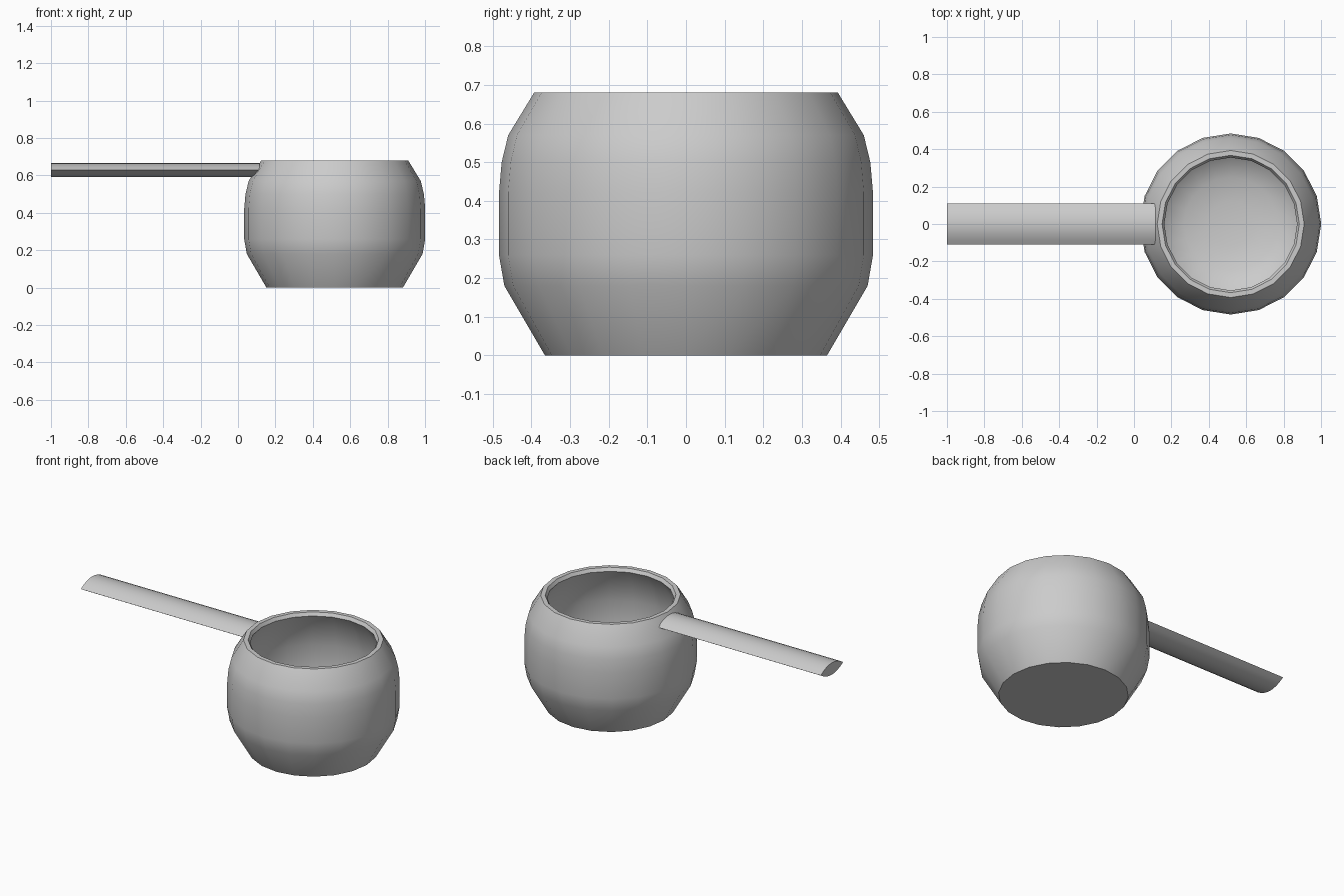
import bpy, bmesh, math

if "Cube" in bpy.data.objects:
    bpy.data.objects.remove(bpy.data.objects["Cube"])

SIDES = 20
CX = 0.517


def finish(bm, name, angle):
    bmesh.ops.recalc_face_normals(bm, faces=bm.faces)
    me = bpy.data.meshes.new(name)
    bm.to_mesh(me)
    bm.free()
    ob = bpy.data.objects.new(name, me)
    bpy.context.collection.objects.link(ob)
    bpy.ops.object.select_all(action='DESELECT')
    ob.select_set(True)
    bpy.context.view_layer.objects.active = ob
    bpy.ops.object.shade_smooth_by_angle(angle=math.radians(angle))
    return ob


def ring(bm, r, z):
    return [bm.verts.new((CX + r * math.cos(2 * math.pi * i / SIDES),
                          r * math.sin(2 * math.pi * i / SIDES), z))
            for i in range(SIDES)]


def bridge(bm, a, b):
    n = len(a)
    for i in range(n):
        bm.faces.new((a[i], a[(i + 1) % n], b[(i + 1) % n], b[i]))


# pot: outer wall, rim with small inner bevel, hollow rounded interior
profile = [(0.365, 0), (0.47, 0.18), (0.484, 0.26), (0.484, 0.42),
           (0.477, 0.50), (0.46, 0.57), (0.393, 0.68),
           (0.367, 0.68), (0.355, 0.66),
           (0.41, 0.57), (0.445, 0.44), (0.448, 0.28), (0.43, 0.19),
           (0.37, 0.105), (0.25, 0.055), (0.12, 0.037)]
bm = bmesh.new()
rings = [ring(bm, r, z) for r, z in profile]
for a, b in zip(rings, rings[1:]):
    bridge(bm, a, b)
bm.faces.new(rings[0])
centre = bm.verts.new((CX, 0, 0.034))
for i in range(SIDES):
    bm.faces.new((rings[-1][i], rings[-1][(i + 1) % SIDES], centre))
finish(bm, "pot", 40)

# handle: lens-shaped section running into the pot wall
half = [(-0.11 + 0.22 * i / 8) for i in range(9)]
section = [(y, 0.037 * (1 - (y / 0.11) ** 2)) for y in half]
section += [(y, -h) for y, h in reversed(section[1:-1])]
bm = bmesh.new()
ends = [[bm.verts.new((x, y, 0.628 + h)) for y, h in section] for x in (-1.0, 0.115)]
bridge(bm, *ends)
for e in ends:
    bm.faces.new(e)
finish(bm, "handle", 35)
